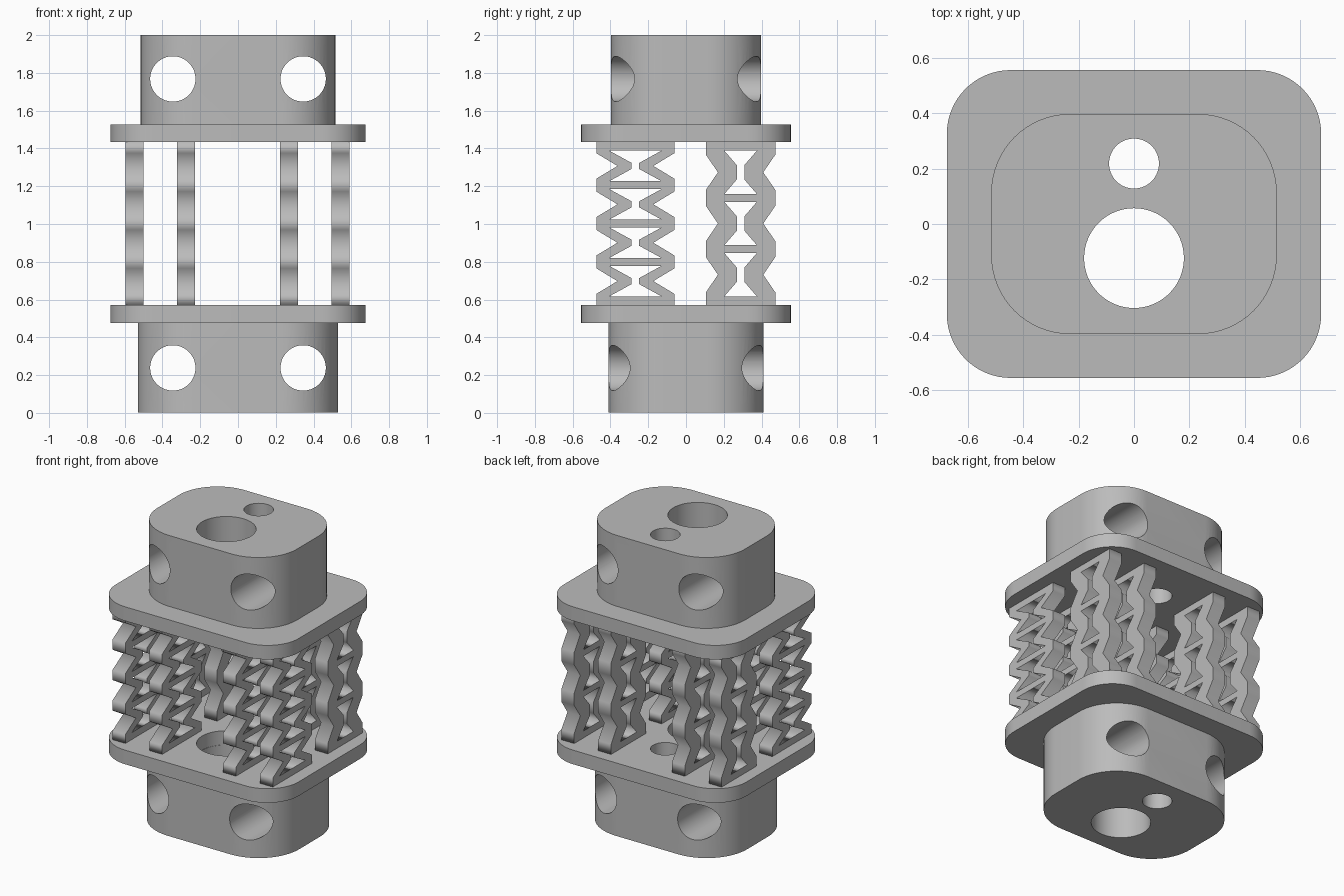
import bpy, bmesh
from math import pi, cos, sin, radians

if "Cube" in bpy.data.objects:
    bpy.data.objects.remove(bpy.data.objects["Cube"], do_unlink=True)

grey = bpy.data.materials.new("plain grey")
grey.use_nodes = True
grey.diffuse_color = (0.5, 0.5, 0.5, 1)
grey.node_tree.nodes["Principled BSDF"].inputs["Base Color"].default_value = (0.5, 0.5, 0.5, 1)


def arc(cx, cy, r, start, end, n):
    return [(cx + r * cos(start + (end - start) * i / n),
             cy + r * sin(start + (end - start) * i / n)) for i in range(n + 1)]


def circle(cx, cy, r, n=64):
    return arc(cx, cy, r, 0, 2 * pi, n)[:-1]


def rounded_rect(w, d, r):
    corners = [(w - r, d - r), (r - w, d - r), (r - w, r - d), (w - r, r - d)]
    return [p for i, (x, y) in enumerate(corners)
            for p in arc(x, y, r, i * pi / 2, (i + 1) * pi / 2, 16)]


def extrude_outline(name, loops, thickness, location, rotation=(0, 0, 0)):
    """Flat outline with holes, extruded evenly about its plane."""
    curve = bpy.data.curves.new(name, 'CURVE')
    curve.dimensions = '2D'
    curve.fill_mode = 'BOTH'
    curve.extrude = thickness / 2
    for loop in loops:
        spline = curve.splines.new('POLY')
        spline.points.add(len(loop) - 1)
        for point, (x, y) in zip(spline.points, loop):
            point.co = (x, y, 0, 1)
        spline.use_cyclic_u = True
    temp = bpy.data.objects.new(name + "_outline", curve)
    bpy.context.collection.objects.link(temp)
    graph = bpy.context.evaluated_depsgraph_get()
    mesh = bpy.data.meshes.new_from_object(temp.evaluated_get(graph))
    bpy.data.objects.remove(temp, do_unlink=True)
    bm = bmesh.new()
    bm.from_mesh(mesh)
    bmesh.ops.remove_doubles(bm, verts=bm.verts, dist=0.0001)
    bmesh.ops.recalc_face_normals(bm, faces=bm.faces)
    bm.to_mesh(mesh)
    bm.free()
    mesh.materials.clear()
    mesh.materials.append(grey)
    obj = bpy.data.objects.new(name, mesh)
    obj.location, obj.rotation_euler = location, rotation
    bpy.context.collection.objects.link(obj)
    return obj


def smooth(obj):
    bpy.ops.object.select_all(action='DESELECT')
    obj.select_set(True)
    bpy.context.view_layer.objects.active = obj
    bpy.ops.object.shade_smooth_by_angle(angle=radians(30))


bores = [circle(0, -0.123, 0.18), circle(0, 0.218, 0.09)]

# Flanges and end blocks, with two vertical bores
for name, z in (("lower_flange", 0.524), ("upper_flange", 1.481)):
    smooth(extrude_outline(name, [rounded_rect(0.675, 0.555, 0.23)] + bores, 0.094, (0, 0, z)))

for name, w, d, r, z, hole_z in (("lower_block", 0.53, 0.41, 0.3, 0.2385, 0.238),
                                 ("upper_block", 0.515, 0.397, 0.285, 1.764, 1.768)):
    block = extrude_outline(name, [rounded_rect(w, d, r)] + bores, 0.475, (0, 0, z))
    # Cross holes from front to back
    cutter = extrude_outline(name + "_cutter", [circle(-0.345, 0, 0.12), circle(0.345, 0, 0.12)],
                             2, (0, 0, hole_z), (pi / 2, 0, 0))
    cutter.hide_render = True
    cut = block.modifiers.new("cross_holes", 'BOOLEAN')
    cut.object, cut.operation, cut.solver = cutter, 'DIFFERENCE', 'EXACT'
    bpy.context.view_layer.objects.active = block
    bpy.ops.object.modifier_apply(modifier=cut.name)
    bpy.data.objects.remove(cutter, do_unlink=True)
    smooth(block)


def lattice_loops(cells, outer, valley, wide, neck, flat, neck_h):
    """Zigzag column outline with one pinched hole per cell."""
    low, high, bar = 0.571, 1.434, 0.021
    first, last = low + 0.025, high - 0.025
    pitch = (last - first) / cells
    side, holes = [(outer, low)], []
    for i in range(cells):
        a = first + i * pitch
        b, mid = a + pitch, a + pitch / 2
        side += [(outer, a + flat), (valley, mid), (outer, b - flat)]
        right = [(wide, a + bar), (neck, mid - neck_h), (neck, mid + neck_h), (wide, b - bar)]
        holes.append(right + [(-u, z) for u, z in reversed(right)])
    side.append((outer, high))
    return [side + [(-u, z) for u, z in reversed(side)]] + holes


# Springy lattice columns in a front row and a back row
rows = (("front_lattice", -0.268, lattice_loops(4, 0.207, 0.095, 0.138, 0.02, 0.034, 0.016)),
        ("back_lattice", 0.289, lattice_loops(3, 0.184, 0.12, 0.086, 0.02, 0.042, 0.038)))
for name, y, loops in rows:
    for i, x in enumerate((-0.547, -0.275, 0.27, 0.542)):
        extrude_outline(f"{name}_{i + 1}", loops, 0.095, (x, y, 0), (pi / 2, 0, pi / 2))
